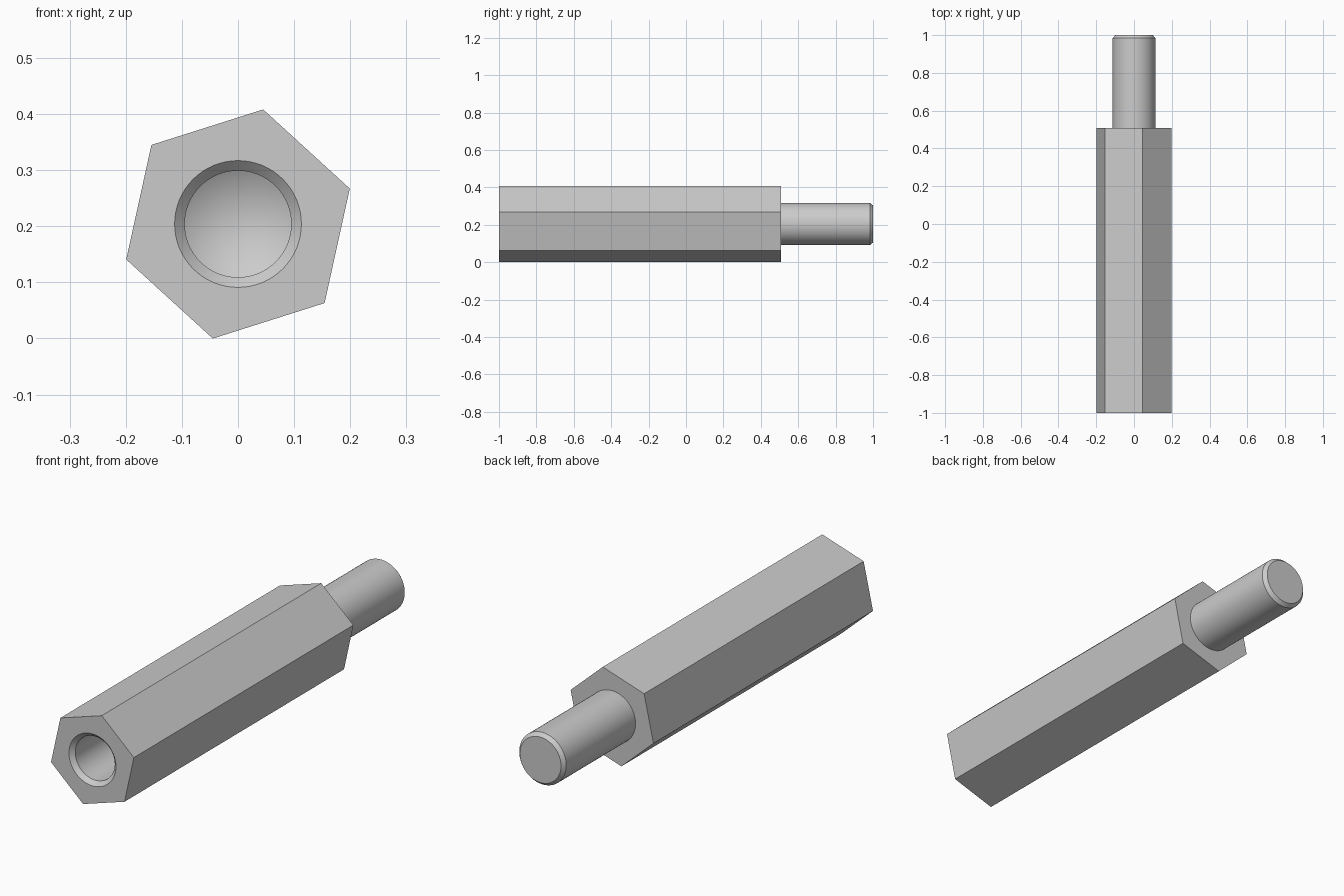
import bpy, bmesh, math
from mathutils import Matrix, Vector

if "Cube" in bpy.data.objects:
    bpy.data.objects.remove(bpy.data.objects["Cube"], do_unlink=True)

AXIS_Z = 0.204              # height of the long axis
FRONT, SHOULDER, TIP = -1.0, 0.508, 1.0
HEX_R, STUD_R, BORE_R = 0.209, 0.113, 0.095
BORE_END = -0.2

steel = bpy.data.materials.new("grey steel")
steel.use_nodes = True
colour = (0.6, 0.6, 0.6, 1)
steel.diffuse_color = colour
steel.node_tree.nodes["Principled BSDF"].inputs["Base Color"].default_value = colour


def add_object(name, bm):
    bmesh.ops.remove_doubles(bm, verts=bm.verts, dist=1e-5)
    bmesh.ops.recalc_face_normals(bm, faces=bm.faces)
    bm.transform(Matrix.Translation((0, 0, AXIS_Z)))
    mesh = bpy.data.meshes.new(name)
    bm.to_mesh(mesh)
    bm.free()
    mesh.materials.append(steel)
    obj = bpy.data.objects.new(name, mesh)
    bpy.context.collection.objects.link(obj)
    return obj


def lathe(name, profile, steps=64):
    """Turn (radius, y) points around the long axis."""
    bm = bmesh.new()
    verts = [bm.verts.new((r, y, 0)) for r, y in profile]
    edges = [bm.edges.new(pair) for pair in zip(verts, verts[1:])]
    bmesh.ops.spin(bm, geom=verts + edges, cent=(0, 0, 0), axis=(0, 1, 0),
                   angle=math.tau, steps=steps, use_merge=True)
    return add_object(name, bm)


def smooth(obj):
    bpy.ops.object.select_all(action="DESELECT")
    obj.select_set(True)
    bpy.context.view_layer.objects.active = obj
    bpy.ops.object.shade_smooth_by_angle(angle=math.radians(30))


# Hexagonal body
bm = bmesh.new()
corners = [math.radians(17.6 + 60 * i) for i in range(6)]
face = bm.faces.new([bm.verts.new((HEX_R * math.cos(a), FRONT, HEX_R * math.sin(a)))
                     for a in corners])
back = bmesh.ops.extrude_face_region(bm, geom=[face], use_keep_orig=True)
bmesh.ops.translate(bm, vec=Vector((0, SHOULDER - FRONT, 0)),
                    verts=[v for v in back["geom"] if isinstance(v, bmesh.types.BMVert)])
body = add_object("hex_body", bm)

# Countersunk blind bore with a drill-point end
lead = STUD_R - BORE_R
cutter = lathe("bore_cutter", [
    (0, FRONT - 0.05), (STUD_R, FRONT - 0.05), (STUD_R, FRONT),
    (BORE_R, FRONT + lead), (BORE_R, BORE_END), (0, BORE_END + 0.057)])
cut = body.modifiers.new("bore", "BOOLEAN")
cut.operation, cut.solver, cut.object = "DIFFERENCE", "EXACT", cutter
bpy.context.view_layer.objects.active = body
bpy.ops.object.modifier_apply(modifier=cut.name)
bpy.data.objects.remove(cutter, do_unlink=True)
smooth(body)

# Stud with a chamfered tip
stud = lathe("stud", [(STUD_R, SHOULDER), (STUD_R, TIP - 0.016),
                      (STUD_R - 0.014, TIP), (0, TIP)])
smooth(stud)
